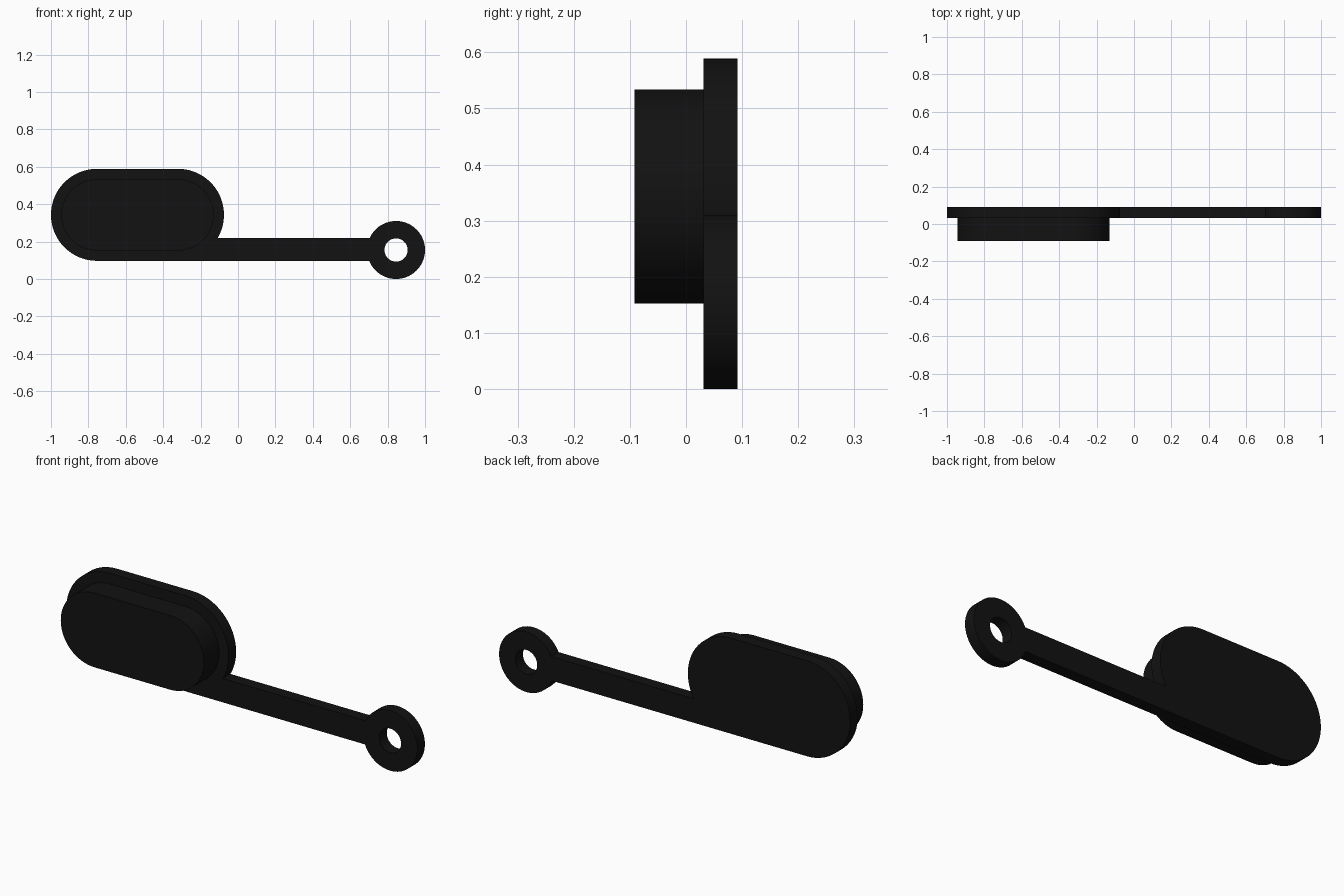
import bpy, bmesh
from math import sin, cos, asin, pi

if "Cube" in bpy.data.objects:
    bpy.data.objects.remove(bpy.data.objects["Cube"])

black = bpy.data.materials.new("black_rubber")
black.diffuse_color = (0.006, 0.006, 0.006, 1)
black.use_nodes = True
black.node_tree.nodes["Principled BSDF"].inputs["Base Color"].default_value = black.diffuse_color


def arc(cx, cz, r, a0, a1, n=32):
    return [(cx + r * cos(a0 + (a1 - a0) * i / n),
             cz + r * sin(a0 + (a1 - a0) * i / n)) for i in range(n + 1)]


def extruded(name, loops, y0, y1):
    """Fill closed x-z outlines (inner loops become holes), extruded from y0 to y1."""
    cu = bpy.data.curves.new(name, 'CURVE')
    cu.dimensions, cu.fill_mode = '2D', 'BOTH'
    cu.extrude = (y1 - y0) / 2
    for pts in loops:
        sp = cu.splines.new('POLY')
        sp.points.add(len(pts) - 1)
        for p, (x, z) in zip(sp.points, pts):
            p.co = (x, z, 0, 1)
        sp.use_cyclic_u = True
    ob = bpy.data.objects.new(name, cu)
    bpy.context.collection.objects.link(ob)
    ob.rotation_euler.x = pi / 2
    ob.location.y = (y0 + y1) / 2
    bpy.ops.object.select_all(action='DESELECT')
    ob.select_set(True)
    bpy.context.view_layer.objects.active = ob
    bpy.ops.object.convert(target='MESH')
    ob = bpy.context.object
    # weld caps to walls
    bm = bmesh.new()
    bm.from_mesh(ob.data)
    bmesh.ops.remove_doubles(bm, verts=bm.verts, dist=1e-5)
    bmesh.ops.recalc_face_normals(bm, faces=bm.faces)
    bm.to_mesh(ob.data)
    bm.free()
    ob.data.materials.clear()
    ob.data.materials.append(black)
    bpy.ops.object.shade_smooth_by_angle(angle=0.6)
    return ob


XL, XR, ZC = -0.754, -0.321, 0.343    # end centres of the oval
R, RP = 0.246, 0.191                  # flange and plug radii
RX, RZ, RR, RH = 0.845, 0.155, 0.155, 0.062   # ring
Z0, Z1 = ZC - R, 0.22                 # strap bottom and top

# Flange, strap and ring as one flat outline with a hole
outline = arc(RX, RZ, RR, pi - asin((Z0 - RZ) / RR),
              3 * pi - asin((Z1 - RZ) / RR), 56)
outline += arc(XR, ZC, R, asin((Z1 - ZC) / R), pi / 2)
outline += arc(XL, ZC, R, pi / 2, 3 * pi / 2)
hole = arc(RX, RZ, RH, 0, 2 * pi, 48)[:-1]
extruded("flange_strap_ring", [outline, hole], 0.031, 0.092)

# Raised oval plug on the front of the flange
plug = arc(XR, ZC, RP, -pi / 2, pi / 2) + arc(XL, ZC, RP, pi / 2, 3 * pi / 2)
extruded("plug", [plug], -0.092, 0.031)
